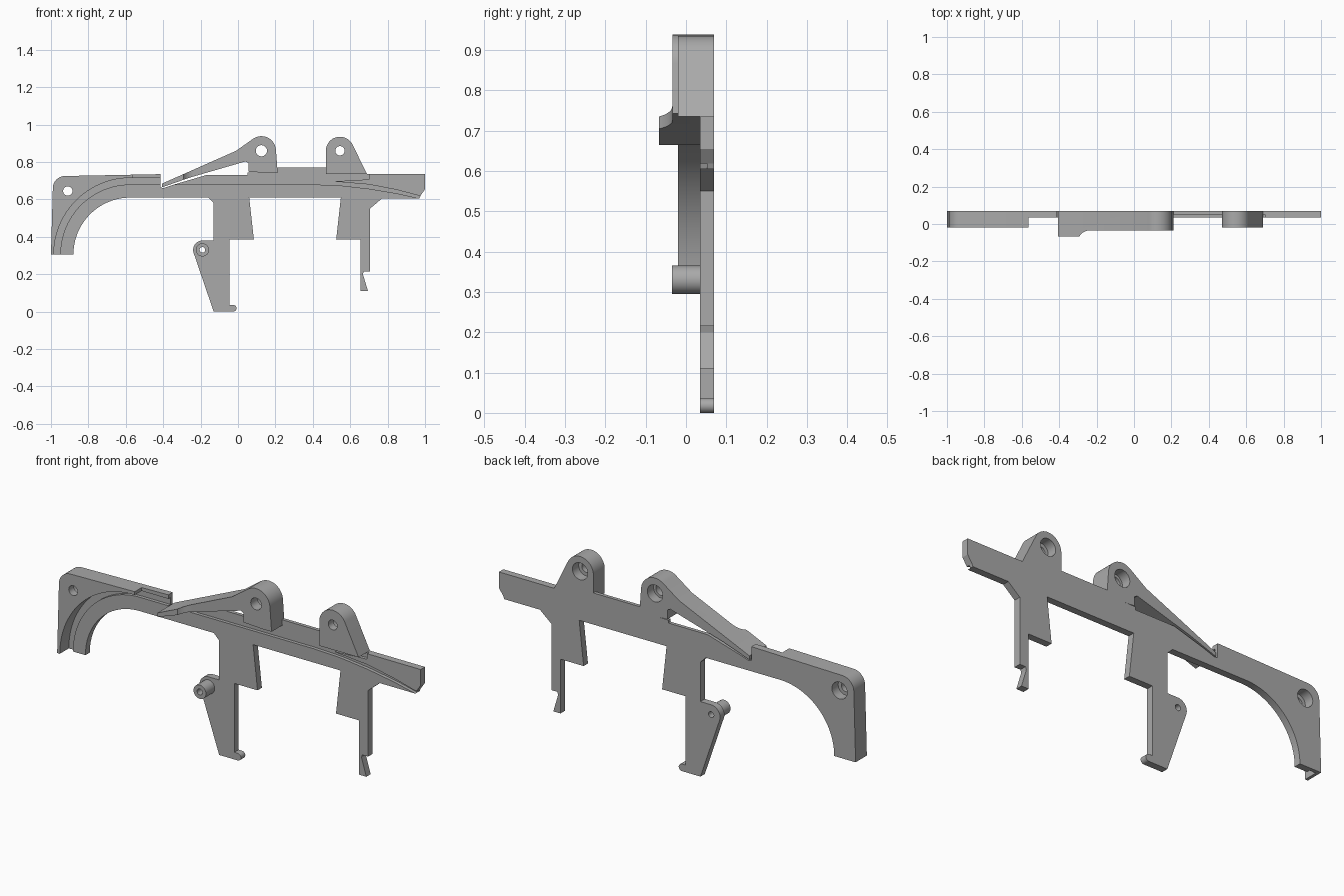
import bpy, bmesh, math

cube = bpy.data.objects.get("Cube")
if cube:
    bpy.data.objects.remove(cube, do_unlink=True)

grey = bpy.data.materials.new("plain_grey")
grey.use_nodes = True
GREY = (0.4, 0.4, 0.4, 1)
grey.diffuse_color = GREY
grey.node_tree.nodes["Principled BSDF"].inputs["Base Color"].default_value = GREY

BACK, WEB, PLATE, BLOCK = 0.07, 0.052, 0.035, -0.02
BEND = (-0.575, 0.305)


def arc(centre, r, a0, a1, n=24):
    angles = [math.radians(a0 + (a1 - a0) * i / n) for i in range(n + 1)]
    return [(centre[0] + r * math.cos(a), centre[1] + r * math.sin(a)) for a in angles]


def prism(name, outline, start, end, axis="y"):
    """Extrude an outline: x/z along y, or x/y along z."""
    bm = bmesh.new()
    place = (lambda p: (p[0], start, p[1])) if axis == "y" else (lambda p: (p[0], p[1], start))
    step = (0, end - start, 0) if axis == "y" else (0, 0, end - start)
    face = bm.faces.new([bm.verts.new(place(p)) for p in outline])
    new = bmesh.ops.extrude_face_region(bm, geom=[face])["geom"]
    bmesh.ops.translate(bm, vec=step, verts=[v for v in new if isinstance(v, bmesh.types.BMVert)])
    bmesh.ops.recalc_face_normals(bm, faces=bm.faces)
    mesh = bpy.data.meshes.new(name)
    bm.to_mesh(mesh)
    bm.free()
    mesh.materials.append(grey)
    ob = bpy.data.objects.new(name, mesh)
    bpy.context.collection.objects.link(ob)
    return ob


def activate(ob):
    bpy.ops.object.select_all(action="DESELECT")
    ob.select_set(True)
    bpy.context.view_layer.objects.active = ob


def cut(ob, cutter):
    cutter.hide_render = True
    mod = ob.modifiers.new("cut", "BOOLEAN")
    mod.operation, mod.solver, mod.object = "DIFFERENCE", "EXACT", cutter
    activate(ob)
    bpy.ops.object.modifier_apply(modifier=mod.name)
    bpy.data.objects.remove(cutter, do_unlink=True)


def bore(ob, centre, r, front=-0.2, back=0.2):
    cut(ob, prism("bore_cutter", arc(centre, r, 0, 345, 23), front, back))


def screw_hole(ob, centre, r):
    bore(ob, centre, r)
    bore(ob, centre, 0.043, front=0.02)


# Main frame: curved rim, beam and both hanging legs
lower_curve = [(0.4, 0.68), (0.55, 0.674), (0.7, 0.657), (0.85, 0.632), (0.97, 0.605)]
upper_curve = [(0.975, 0.618), (0.85, 0.651), (0.7, 0.68), (0.52, 0.695)]
notch = [(-0.415, 0.665), (-0.4, 0.66), (-0.34, 0.68)]
right_leg = [(0.77, 0.605), (0.705, 0.55), (0.705, 0.215), (0.672, 0.215), (0.668, 0.2),
             (0.695, 0.11), (0.655, 0.11), (0.655, 0.385), (0.525, 0.385), (0.55, 0.61)]
left_leg = [(0.06, 0.61), (0.085, 0.385), (-0.045, 0.385), (-0.045, 0.036)]
hook = arc((-0.026, 0.018), 0.018, 90, -90, 10) + [(-0.13, 0)]
pivot = (-0.19, 0.33)
knee = arc(pivot, 0.05, 200, 90, 14) + [(-0.13, 0.38), (-0.13, 0.58), (-0.16, 0.61)]
frame = prism("main_frame", arc(BEND, 0.375, 180, 90) + [(-0.415, 0.68)] + notch + lower_curve
              + right_leg + left_leg + hook + knee + arc(BEND, 0.305, 90, 180), PLATE, BACK)
bore(frame, pivot, 0.015)

# Pivot boss on the left leg
boss = prism("pivot_boss", arc(pivot, 0.035, 0, 350, 35), -0.035, PLATE)
bore(boss, pivot, 0.015)

# Recessed web behind the groove
prism("groove_web_bend", arc(BEND, 0.375, 180, 90) + [(-0.415, 0.68), (-0.415, 0.715)]
      + arc(BEND, 0.41, 90, 180), WEB, BACK)
prism("groove_web_beam", [(-0.34, 0.68), (-0.17, 0.73), (0.05, 0.73), (0.05, 0.745), (0.21, 0.745),
                          (0.21, 0.77), (0.47, 0.77), (0.47, 0.735), (0.52, 0.735)]
      + upper_curve[::-1] + lower_curve[::-1], WEB, BACK)

# Thick corner block with its thin ledge
block = prism("corner_block", [(-1, 0.305)] + arc((-0.925, 0.66), 0.065, 178, 92, 12)
              + [(-0.565, 0.732), (-0.565, 0.715)] + arc(BEND, 0.41, 90, 180), BLOCK, BACK)
screw_hole(block, (-0.91, 0.645), 0.025)
prism("top_ledge", [(-0.565, 0.715), (-0.565, 0.732), (-0.415, 0.735), (-0.415, 0.715)], PLATE, BACK)

# Right end of the beam above the groove
prism("beam_end", upper_curve + [(0.52, 0.697), (0.7, 0.707), (0.7, 0.735), (1, 0.735), (1, 0.655)],
      PLATE, BACK)
prism("lug_base", [(0.52, 0.697), (0.52, 0.735), (0.7, 0.735), (0.7, 0.707)], WEB, BACK)

# Slanted lever with a thicker tip
lever_eye = (0.125, 0.86)
lever = prism("lever", [(-0.405, 0.665), (-0.405, 0.685), (-0.01, 0.86)] + arc(lever_eye, 0.078, 125, 5, 20)
              + [(0.212, 0.742), (0.16, 0.742), (0.055, 0.748), (0.055, 0.795), (0.04, 0.803),
                 (-0.26, 0.716)], -0.067, BACK)
cut(lever, prism("tip_cutter", [(-0.3, -0.2)] + arc((-0.235, -0.1), 0.066, 150, 90, 10)
                 + [(0.5, -0.034), (0.5, -0.2)], 0.5, 1.2, axis="z"))
screw_hole(lever, lever_eye, 0.03)

# Right mounting lug
lug_eye = (0.545, 0.86)
lug = prism("right_lug", [(0.47, 0.735)] + arc(lug_eye, 0.075, 180, 25, 24) + [(0.69, 0.735)], BLOCK, BACK)
screw_hole(lug, lug_eye, 0.025)

# Smooth the curved walls, keep the edges crisp
for ob in list(bpy.context.collection.objects):
    if ob.type == "MESH" and grey.name in ob.data.materials:
        activate(ob)
        bpy.ops.object.shade_smooth_by_angle(angle=math.radians(25))
